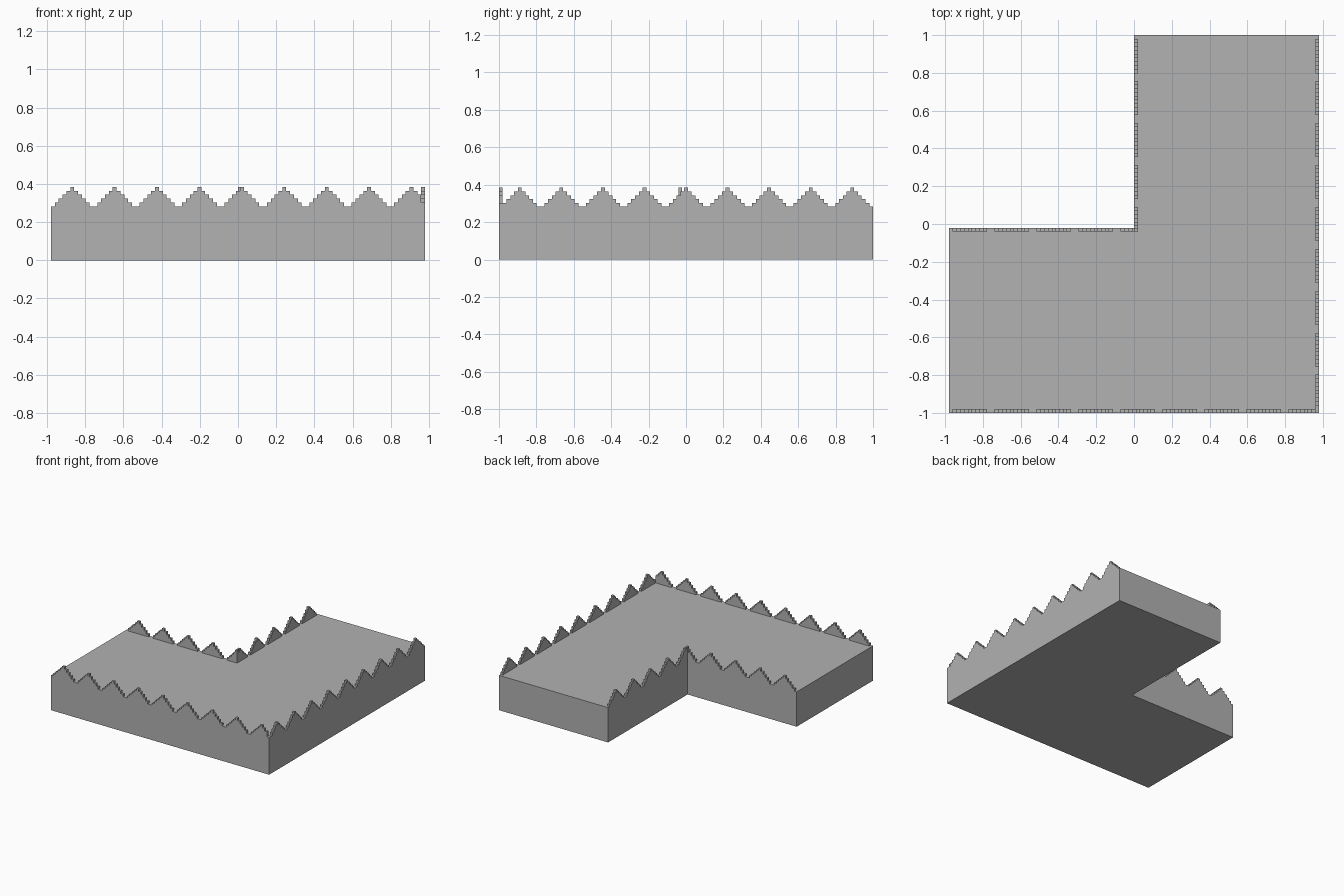
import bpy
import bmesh
from mathutils import Vector

cube = bpy.data.objects.get("Cube")
if cube:
    bpy.data.objects.remove(cube, do_unlink=True)

U = 2 / 99            # one step of the toothed edge
TOOTH = 11            # steps per tooth
PEAK = 5              # steps from valley to peak
X, Y = 97 * U / 2, 1.0
IN_X, IN_Y = 0.0, -U  # inner corner of the L
TOP = 14 * U

grey = bpy.data.materials.new("plain_grey")
grey.use_nodes = True
grey.diffuse_color = (0.445, 0.445, 0.445, 1)
grey.node_tree.nodes["Principled BSDF"].inputs["Base Color"].default_value = grey.diffuse_color


def extruded(name, outlines, offset):
    """Closed prisms from 3D outlines, all pushed along one offset."""
    bm = bmesh.new()
    for outline in outlines:
        face = bm.faces.new([bm.verts.new(p) for p in outline])
        swept = bmesh.ops.extrude_face_region(bm, geom=[face], use_keep_orig=True)
        moved = [g for g in swept["geom"] if isinstance(g, bmesh.types.BMVert)]
        bmesh.ops.translate(bm, verts=moved, vec=offset)
    bmesh.ops.recalc_face_normals(bm, faces=bm.faces)
    mesh = bpy.data.meshes.new(name)
    bm.to_mesh(mesh)
    bm.free()
    mesh.materials.append(grey)
    obj = bpy.data.objects.new(name, mesh)
    bpy.context.collection.objects.link(obj)
    return obj


def toothed_wall(name, start, along, across, length):
    """Row of stepped teeth, one step thick, standing on the slab."""
    start, along, across = Vector(start), Vector(along), Vector(across)
    count = length / U
    outlines = []
    tooth = 0
    while tooth * TOOTH + 1 < count:
        profile = []
        for j in range(1, TOOTH - 1):
            a = tooth * TOOTH + j
            b = min(a + 1, count)
            if b - a > 0.01:
                h = PEAK - abs(j - PEAK)
                profile += [(a, h), (b, h)]
        profile = [(profile[0][0], 0)] + profile + [(profile[-1][0], 0)]
        outlines.append([start + along * a * U + Vector((0, 0, h * U)) for a, h in profile])
        tooth += 1
    extruded(name, outlines, across * U)


def corner_post(name, x, y, steps):
    square = [(x, y, TOP), (x + U, y, TOP), (x + U, y + U, TOP), (x, y + U, TOP)]
    extruded(name, [square], Vector((0, 0, steps * U)))


# L-shaped slab
plan = [(-X, -Y), (X, -Y), (X, Y), (IN_X, Y), (IN_X, IN_Y), (-X, IN_Y)]
extruded("slab", [[(x, y, 0) for x, y in plan]], Vector((0, 0, TOP)))

# Toothed edges on the long outer sides and the inner sides
toothed_wall("front_teeth", (-X, -Y, TOP), (1, 0, 0), (0, 1, 0), 2 * X - U)
toothed_wall("left_teeth", (X, -Y, TOP), (0, 1, 0), (-1, 0, 0), 2 * Y)
toothed_wall("inner_back_teeth", (-X, IN_Y, TOP), (1, 0, 0), (0, -1, 0), X + IN_X)
toothed_wall("inner_right_teeth", (IN_X, Y, TOP), (0, -1, 0), (1, 0, 0), Y - IN_Y)

# Posts where two toothed edges meet
corner_post("outer_corner_post", X - U, -Y, 1)
corner_post("inner_corner_post", IN_X, IN_Y - U, PEAK)
